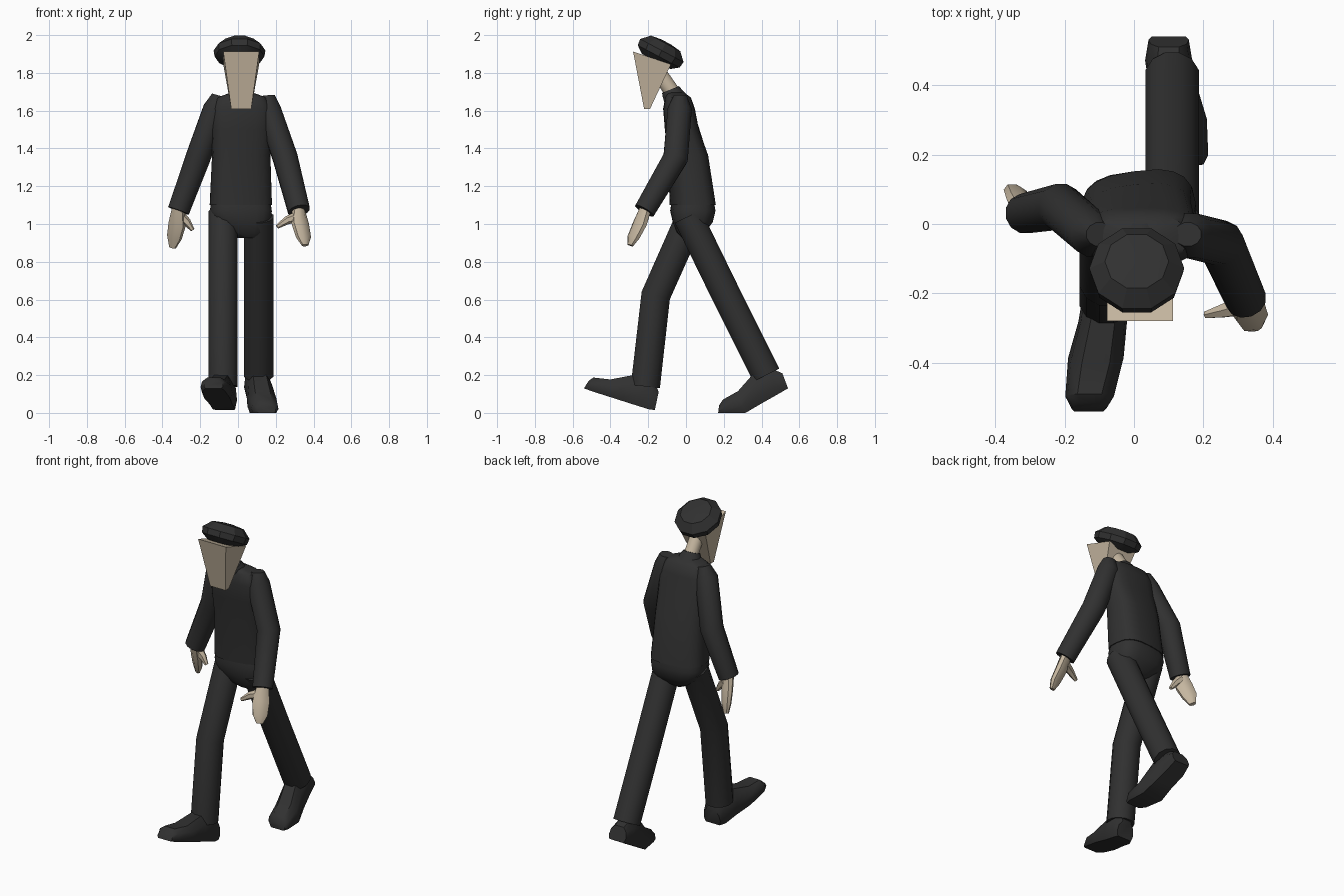
import bpy, bmesh, math
from mathutils import Vector, Matrix

if "Cube" in bpy.data.objects:
    bpy.data.objects.remove(bpy.data.objects["Cube"])


def material(name, rgb):
    m = bpy.data.materials.new(name)
    m.diffuse_color = (*rgb, 1)
    m.use_nodes = True
    m.node_tree.nodes["Principled BSDF"].inputs["Base Color"].default_value = m.diffuse_color
    return m


CLOTH = material("black_cloth", (0.03, 0.03, 0.03))
SKIN = material("tan_skin", (0.56, 0.47, 0.35))


def loft(name, rings, mat, smooth=40):
    """Skin a list of equal-length point rings and cap both ends."""
    bm = bmesh.new()
    rows = [[bm.verts.new(p) for p in ring] for ring in rings]
    n = len(rows[0])
    for a, b in zip(rows, rows[1:]):
        for i in range(n):
            j = (i + 1) % n
            bm.faces.new((a[i], a[j], b[j], b[i]))
    bm.faces.new(rows[0])
    bm.faces.new(rows[-1])
    bmesh.ops.recalc_face_normals(bm, faces=bm.faces)
    me = bpy.data.meshes.new(name)
    bm.to_mesh(me)
    bm.free()
    me.materials.append(mat)
    ob = bpy.data.objects.new(name, me)
    bpy.context.collection.objects.link(ob)
    if smooth:
        bpy.ops.object.select_all(action='DESELECT')
        bpy.context.view_layer.objects.active = ob
        ob.select_set(True)
        bpy.ops.object.shade_smooth_by_angle(angle=math.radians(smooth))
    return ob


def tube(name, path, mat, side=(1, 0, 0), n=12):
    """Tube through (point, side radius, other radius) stations."""
    pts = [Vector(p) for p, _, _ in path]
    rings = []
    for k, (_, ru, rv) in enumerate(path):
        t = Vector()
        if k > 0:
            t += (pts[k] - pts[k - 1]).normalized()
        if k < len(pts) - 1:
            t += (pts[k + 1] - pts[k]).normalized()
        t.normalize()
        u = Vector(side)
        u = (u - t * u.dot(t)).normalized()
        v = t.cross(u)
        rings.append([pts[k] + u * ru * math.cos(a) + v * rv * math.sin(a)
                      for a in (math.tau * (i + 0.5) / n for i in range(n))])
    return loft(name, rings, mat)


def body(name, stations, mat, n=20):
    """Rounded-box rings: z, cx, cy, half x, half y, yaw in degrees."""
    rings = []
    for z, cx, cy, hx, hy, yaw in stations:
        rot = Matrix.Rotation(math.radians(yaw), 3, 'Z')
        ring = []
        for i in range(n):
            a = math.tau * i / n
            c, s = math.cos(a), math.sin(a)
            p = Vector((hx * math.copysign(abs(c) ** 0.7, c),
                        hy * math.copysign(abs(s) ** 0.7, s), 0))
            ring.append(rot @ p + Vector((cx, cy, z)))
        rings.append(ring)
    return loft(name, rings, mat)


SHOE = [(-.85, 0), (.85, 0), (1, .3), (.9, .7), (.5, 1), (-.5, 1), (-.9, .7), (-1, .3)]


def shoe(name, stations):
    """Flat-soled sections: sole (y, z), top (y, z), centre x, half width."""
    rings = []
    for (by, bz), (ty, tz), cx, hw in stations:
        rings.append([(cx + u * hw, by + (ty - by) * v, bz + (tz - bz) * v) for u, v in SHOE])
    return loft(name, rings, CLOTH)


# Jacket, twisted slightly at the hem, and collar
body("jacket", [(1.10, .015, .036, .165, .117, 8),
                (1.365, .017, .010, .155, .105, 5),
                (1.50, .02, -.022, .16, .09, 2),
                (1.61, .02, -.037, .16, .084, 0),
                (1.67, .02, -.042, .13, .068, 0),
                (1.695, .02, -.055, .06, .045, 0)], CLOTH)
tube("collar", [((.017, -.045, 1.64), .09, .07),
                ((.017, -.075, 1.695), .062, .055),
                ((.017, -.082, 1.712), .05, .05)], CLOTH)

# Pelvis
body("pelvis", [(1.13, .015, .036, .155, .105, 8),
                (1.07, .015, .036, .165, .117, 6),
                (1.01, .02, .036, .155, .105, 4),
                (.955, .04, .025, .105, .075, 2),
                (.925, .055, .02, .06, .04, 0)], CLOTH)

# Trouser legs
R = .08
tube("front_leg", [((-.08, .035, 1.06), R, R), ((-.08, -.16, .622), R, R),
                   ((-.08, -.215, .14), R, R)], CLOTH)
tube("rear_leg", [((.11, .01, 1.04), R, R), ((.11, .22, .61), R, R),
                  ((.11, .425, .2), R, R)], CLOTH)

# Shoes
shoe("front_shoe", [((-.54, .13), (-.515, .17), -.13, .05),
                    ((-.50, .115), (-.49, .187), -.128, .07),
                    ((-.38, .077), (-.40, .177), -.11, .08),
                    ((-.28, .045), (-.28, .2), -.09, .07),
                    ((-.20, .02), (-.17, .18), -.075, .07),
                    ((-.165, .015), (-.145, .11), -.068, .057)])
shoe("rear_shoe", [((.17, 0), (.175, .04), .15, .05),
                   ((.20, 0), (.195, .07), .142, .072),
                   ((.315, 0), (.275, .115), .13, .08),
                   ((.40, .05), (.35, .2), .115, .07),
                   ((.48, .095), (.45, .235), .1, .068),
                   ((.54, .13), (.51, .21), .1, .058)])

# Arms: rounded shoulder, bent elbow, open cuff
for name, top, shoulder, elbow, wrist in (
        ("rear_sleeve", (-.10, -.03, 1.68), (-.12, -.03, 1.61), (-.212, .05, 1.35), (-.315, .03, 1.07)),
        ("front_sleeve", (.155, -.03, 1.68), (.162, -.033, 1.61), (.25, -.055, 1.35), (.323, -.22, 1.07))):
    tube(name, [(top, .04, .035), (shoulder, .066, .066), (elbow, .068, .068),
                (wrist, .06, .058)], CLOTH)

# Hands: flattened palm tapering to fingertips, plus thumb
HAND = [(.034, .03), (.052, .03), (.045, .026), (.02, .014)]
for name, side, palm, thumb in (
        ("rear", (.8, -.6, 0),
         [(-.315, .03, 1.09), (-.322, .055, 1.0), (-.337, .085, .93), (-.347, .10, .875)],
         [(-.305, .045, 1.04), (-.27, .04, 1.01), (-.24, .035, .968)]),
        ("front", (.8, .6, 0),
         [(.318, -.21, 1.09), (.33, -.245, 1.0), (.347, -.278, .93), (.355, -.295, .887)],
         [(.31, -.235, 1.035), (.26, -.25, 1.02), (.207, -.262, .985)])):
    tube(name + "_hand", [(p, *r) for p, r in zip(palm, HAND)], SKIN, side, 8)
    tube(name + "_thumb", [(p, r, r) for p, r in zip(thumb, (.03, .022, .011))],
         SKIN, (0, 1, 0), 6)

# Neck and wedge-shaped head
tube("neck", [((.017, -.06, 1.68), .042, .042), ((.017, -.15, 1.81), .042, .042)], SKIN)


def head_ring(hx, front, back):
    x = .017
    return [(x - hx, *front), (x + hx, *front), (x + hx, *back), (x - hx, *back)]


loft("head", [head_ring(.053, (-.222, 1.61), (-.19, 1.61)),
              head_ring(.095, (-.28, 1.913), (-.08, 1.845))], SKIN, 0)

# Beret: faceted disc tilted towards the back
tilt = Matrix.Translation((.008, -.135, 1.905)) @ Matrix.Rotation(math.radians(-28), 4, 'X')
loft("beret", [[tilt @ Vector((r * math.cos(a), r * math.sin(a), h))
                for a in (math.tau * i / 10 for i in range(10))]
               for r, h in ((.09, -.05), (.132, -.02), (.137, .015), (.092, .058), (.03, .066))],
     CLOTH, 25)
